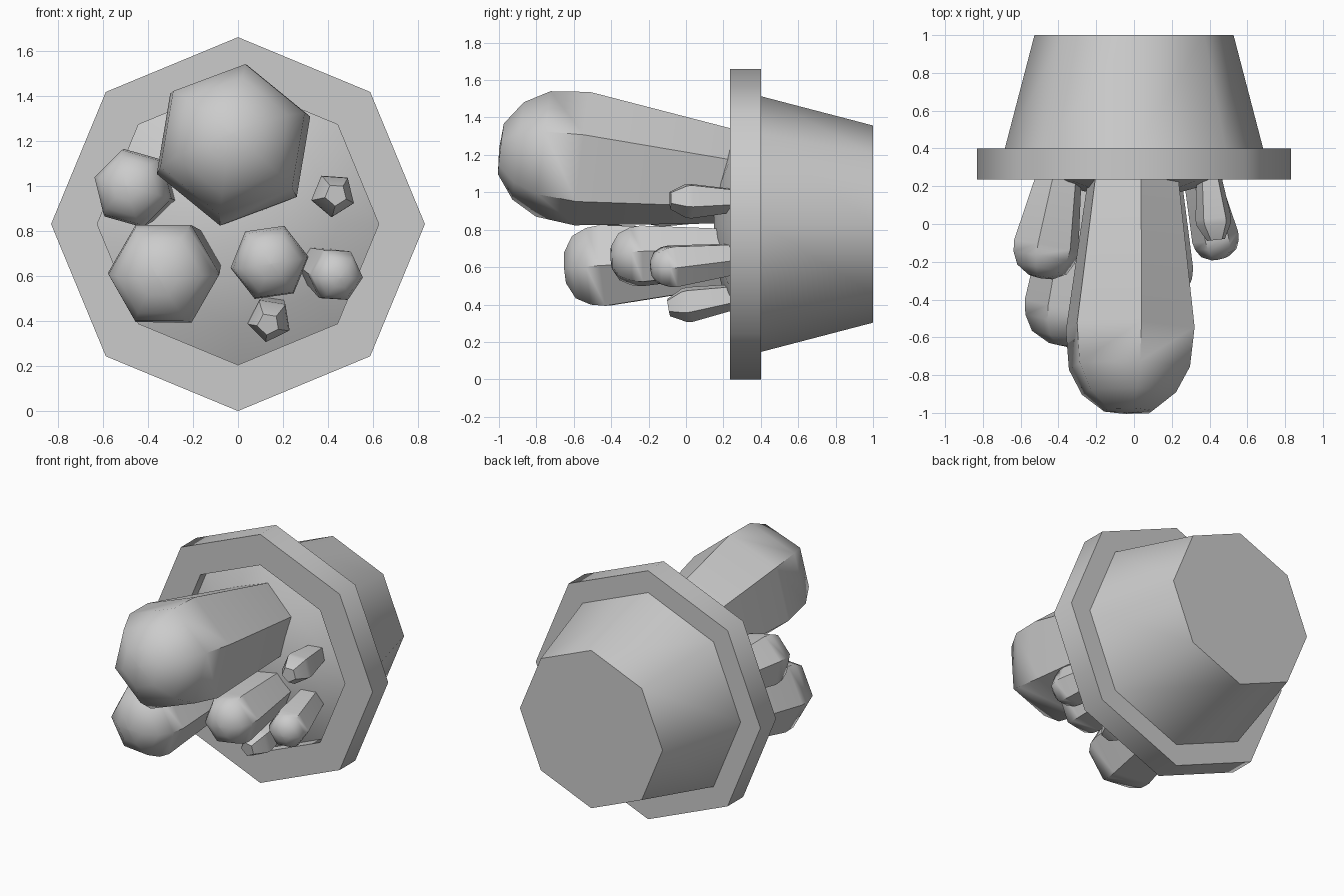
import bpy
import bmesh
from math import cos, sin, radians, pi
from mathutils import Vector

if "Cube" in bpy.data.objects:
    bpy.data.objects.remove(bpy.data.objects["Cube"])

CZ = 0.83  # height of the pot axis


def skin(name, rings, closed=False):
    """Bridge rings of equal vertex count; cap the ends unless the profile is closed."""
    bm = bmesh.new()
    loops = [[bm.verts.new(p) for p in r] for r in rings]
    n = len(loops[0])
    pairs = list(zip(loops, loops[1:]))
    if closed:
        pairs.append((loops[-1], loops[0]))
    for a, b in pairs:
        for i in range(n):
            j = (i + 1) % n
            bm.faces.new((a[i], a[j], b[j], b[i]))
    if not closed:
        bm.faces.new(loops[0])
        bm.faces.new(loops[-1])
    bmesh.ops.remove_doubles(bm, verts=bm.verts, dist=1e-5)
    bmesh.ops.recalc_face_normals(bm, faces=bm.faces)
    me = bpy.data.meshes.new(name)
    bm.to_mesh(me)
    bm.free()
    ob = bpy.data.objects.new(name, me)
    bpy.context.collection.objects.link(ob)
    bpy.ops.object.select_all(action='DESELECT')
    ob.select_set(True)
    bpy.context.view_layer.objects.active = ob
    bpy.ops.object.shade_smooth_by_angle(angle=radians(55))
    return ob


def ring(center, axis, r, sides, rot):
    """Polygon around an axis that points roughly to -y; rot as seen from the front."""
    d = Vector(axis).normalized()
    x = Vector((1, 0, 0))
    u = (x - d * d.dot(x)).normalized()
    v = d.cross(u)
    return [Vector(center) + r * (u * cos(a) + v * sin(a))
            for a in (radians(rot) + 2 * pi * i / sides for i in range(sides))]


def octagon(name, profile, closed=False):
    """Eight-sided turned part from (radius, y) points."""
    return skin(name, [ring((0, y, CZ), (0, -1, 0), r, 8, 0) for r, y in profile], closed)


def stalk(name, base, wide, r0, r1, cap, sides, rot):
    """Flared stalk from the soil to its widest ring, then the cap (radius factor, distance)."""
    b, w = Vector(base), Vector(wide)
    d = (w - b).normalized()
    start = b - d * 0.05
    rings = [ring(start, d, r0, sides, rot), ring(w, d, r1, sides, rot)]
    rings += [ring(w + d * s, d, r1 * f, sides, rot) for f, s in cap]
    skin(name, rings)


# Pot lying on its side, opening to the front
octagon("pot_body", [(0.527, 1.0), (0.685, 0.395)])
octagon("pot_rim", [(0.83, 0.40), (0.83, 0.235), (0.625, 0.235), (0.625, 0.40)], True)
octagon("soil", [(0.625, 0.39), (0.625, 0.31), (0.45, 0.225), (0.25, 0.17), (0.08, 0.15)])

# Large domed stalk
stalk("large_stalk", (-0.005, 0.23, 1.085), (-0.02, -0.555, 1.18), 0.25, 0.364,
      [(0.94, 0.21), (0.73, 0.345), (0.38, 0.438), (0.02, 0.447)], 6, 20.5)


def dome(h):
    return [(0.95, h * 0.35), (0.77, h * 0.72), (0.38, h * 0.96), (0.02, h)]


# Medium domed stalks
stalk("left_stalk", (-0.40, 0.23, 0.97), (-0.465, -0.12, 0.99), 0.12, 0.18, dome(0.17), 6, 44)
stalk("lower_left_stalk", (-0.25, 0.23, 0.65), (-0.33, -0.43, 0.61), 0.17, 0.25, dome(0.222), 6, 0)
stalk("middle_stalk", (0.12, 0.23, 0.68), (0.14, -0.24, 0.66), 0.13, 0.175, dome(0.165), 6, 8)
stalk("right_stalk", (0.36, 0.23, 0.64), (0.43, -0.07, 0.605), 0.09, 0.125, dome(0.12), 6, -5)

# Small blunt buds
bud = [(0.97, 0.03), (0.5, 0.115)]
stalk("upper_right_bud", (0.40, 0.23, 0.96), (0.422, 0.03, 0.96), 0.065, 0.1, bud, 5, 50)
stalk("lower_bud", (0.15, 0.23, 0.44), (0.14, 0.02, 0.405), 0.07, 0.1, bud, 5, 45)
